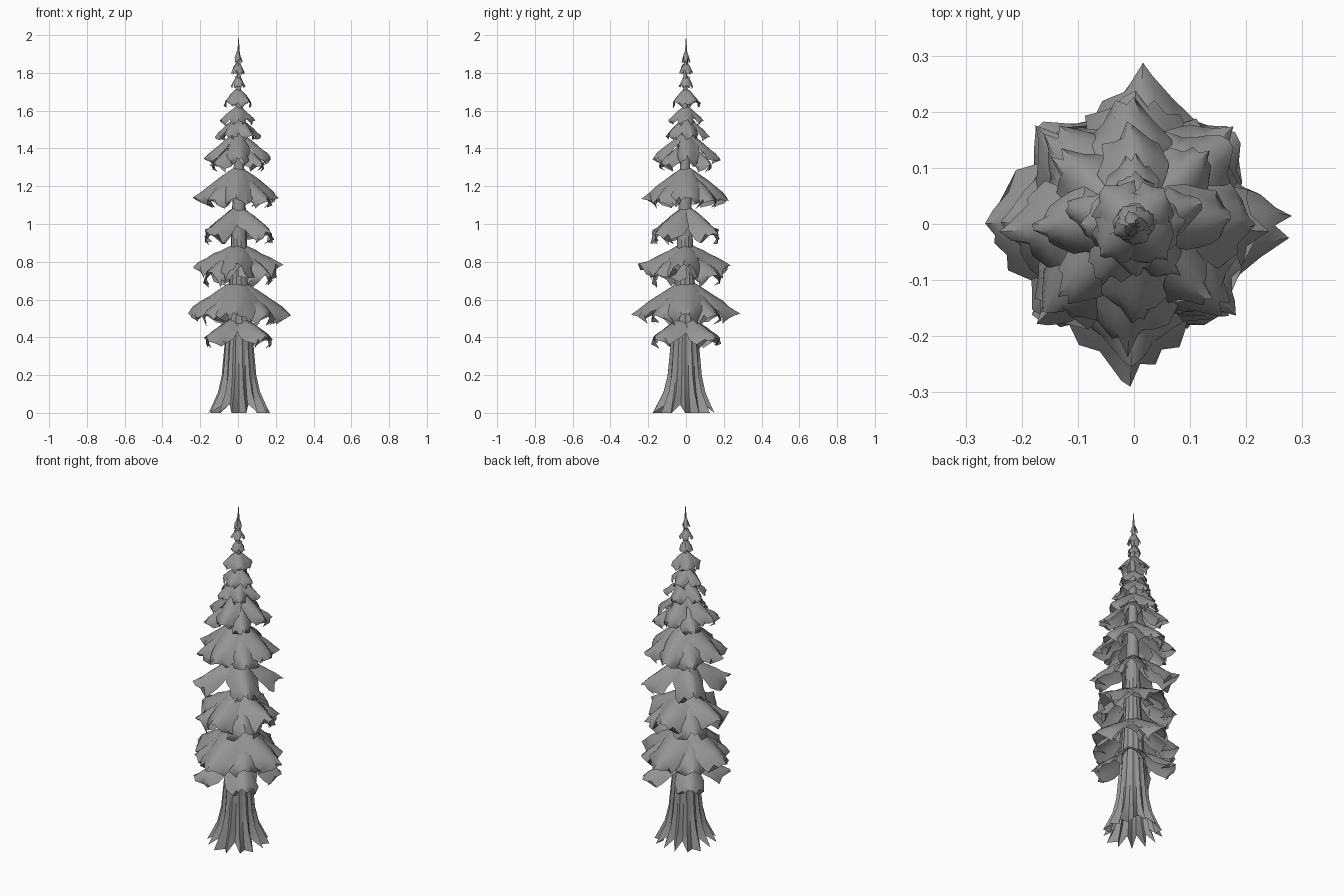
import bpy, bmesh, math, random
from mathutils import Vector

if "Cube" in bpy.data.objects:
    bpy.data.objects.remove(bpy.data.objects["Cube"])

random.seed(7)
grey = bpy.data.materials.new("plain grey")
grey.diffuse_color = (0.3, 0.3, 0.3, 1)
grey.use_nodes = True
grey.node_tree.nodes["Principled BSDF"].inputs["Base Color"].default_value = grey.diffuse_color


def finish(bm, name, angle):
    me = bpy.data.meshes.new(name)
    bm.to_mesh(me)
    bm.free()
    me.materials.append(grey)
    ob = bpy.data.objects.new(name, me)
    bpy.context.collection.objects.link(ob)
    bpy.ops.object.select_all(action='DESELECT')
    ob.select_set(True)
    bpy.context.view_layer.objects.active = ob
    bpy.ops.object.shade_smooth_by_angle(angle=math.radians(angle))
    return ob


# Fluted trunk flaring into pointed roots
def trunk():
    bm = bmesh.new()
    n = 28
    profile = [(0, .140, .26), (.05, .122, .22), (.11, .102, .15), (.2, .086, .10), (.35, .074, .08),
               (.5, .062, .07), (.8, .045, .05), (1.2, .031, .04), (1.5, .02, 0), (1.9, .005, 0)]
    bump = [(1 if i % 2 == 0 else -1) * random.uniform(.5, 1) for i in range(n)]
    rings = []
    for z, r, flute in profile:
        ring = []
        for i in range(n):
            a = math.tau * i / n
            rr = r * (1 + flute * bump[i])
            lift = .045 if z == 0 and bump[i] < -.6 else 0     # arches between roots
            ring.append(bm.verts.new((rr * math.cos(a) + .005, rr * math.sin(a) - .005, z + lift)))
        rings.append(ring)
    for lo, hi in zip(rings, rings[1:]):
        for i in range(n):
            j = (i + 1) % n
            bm.faces.new((lo[i], lo[j], hi[j], hi[i]))
    bm.faces.new(rings[-1])
    finish(bm, "trunk", 40)


# One drooping bough: a curved sheet with a ragged rim, running outward along its rib
def bough(bm, angle, top, drop, reach, width, sag):
    nu, nv = 6, 6
    rows = []
    for i in range(nu + 1):
        t = i / nu
        half = width * (.3 + .7 * math.sin(math.pi * min(1, .12 + .75 * t)))
        row = []
        for j in range(nv + 1):
            s = 2 * j / nv - 1
            rim = abs(s) == 1 or i == nu
            u = .06 + .94 * t
            r = reach * (u - (.30 * s * s * t if i == nu else .08 * s * s * t))
            y = half * s
            z = top - drop * (u ** 1.15) - sag * abs(s) ** 1.7 * (.45 + .55 * math.sin(math.pi * t * .8))
            k = 1 if rim and i > 0 else .25
            r += random.uniform(-.11, .05) * reach * k * t
            y *= 1 + random.uniform(-.22, .16) * k
            z += random.uniform(-.13, .10) * sag * k * 1.6
            c, d = math.cos(angle), math.sin(angle)
            row.append(bm.verts.new((r * c - y * d, r * d + y * c, z)))
        rows.append(row)
    for a, b in zip(rows, rows[1:]):
        for j in range(nv):
            bm.faces.new((a[j], b[j], b[j + 1], a[j + 1]))


# Tiers: top, drop, reach, half width, sag, first angle, number of boughs
tiers = [
    (.52, .12, .245, .085, .065, 45, 4),
    (.71, .18, .280, .105, .065, 0, 4),
    (.69, .17, .245, .100, .065, 45, 4),
    (.90, .12, .245, .105, .080, 0, 4),
    (.88, .14, .235, .100, .080, 45, 4),
    (1.10, .14, .240, .085, .080, 45, 4),
    (1.31, .17, .230, .085, .055, 0, 4),
    (1.29, .16, .225, .085, .055, 45, 4),
    (1.49, .14, .185, .060, .050, 0, 4),
    (1.44, .12, .190, .060, .050, 45, 4),
    (1.57, .10, .125, .045, .035, 20, 5),
    (1.63, .08, .095, .045, .035, 0, 4),
    (1.72, .07, .085, .050, .040, 45, 4),
    (1.79, .06, .040, .025, .015, 0, 4),
    (1.86, .06, .040, .020, .012, 30, 4),
    (1.92, .06, .025, .012, .010, 0, 3),
]
trunk()
for k, (top, drop, reach, width, sag, first, count) in enumerate(tiers):
    bm = bmesh.new()
    for i in range(count):
        a = math.radians(first) + math.tau * i / count + random.uniform(-.06, .06)
        bough(bm, a, top, drop, reach, width, sag)
    finish(bm, f"bough_tier_{k + 1}", 50)

# Thin leading shoot
bm = bmesh.new()
bmesh.ops.create_cone(bm, segments=5, radius1=.012, radius2=0, depth=.16)
bmesh.ops.translate(bm, verts=bm.verts, vec=Vector((.003, 0, 1.92)))
finish(bm, "leading_shoot", 40)
